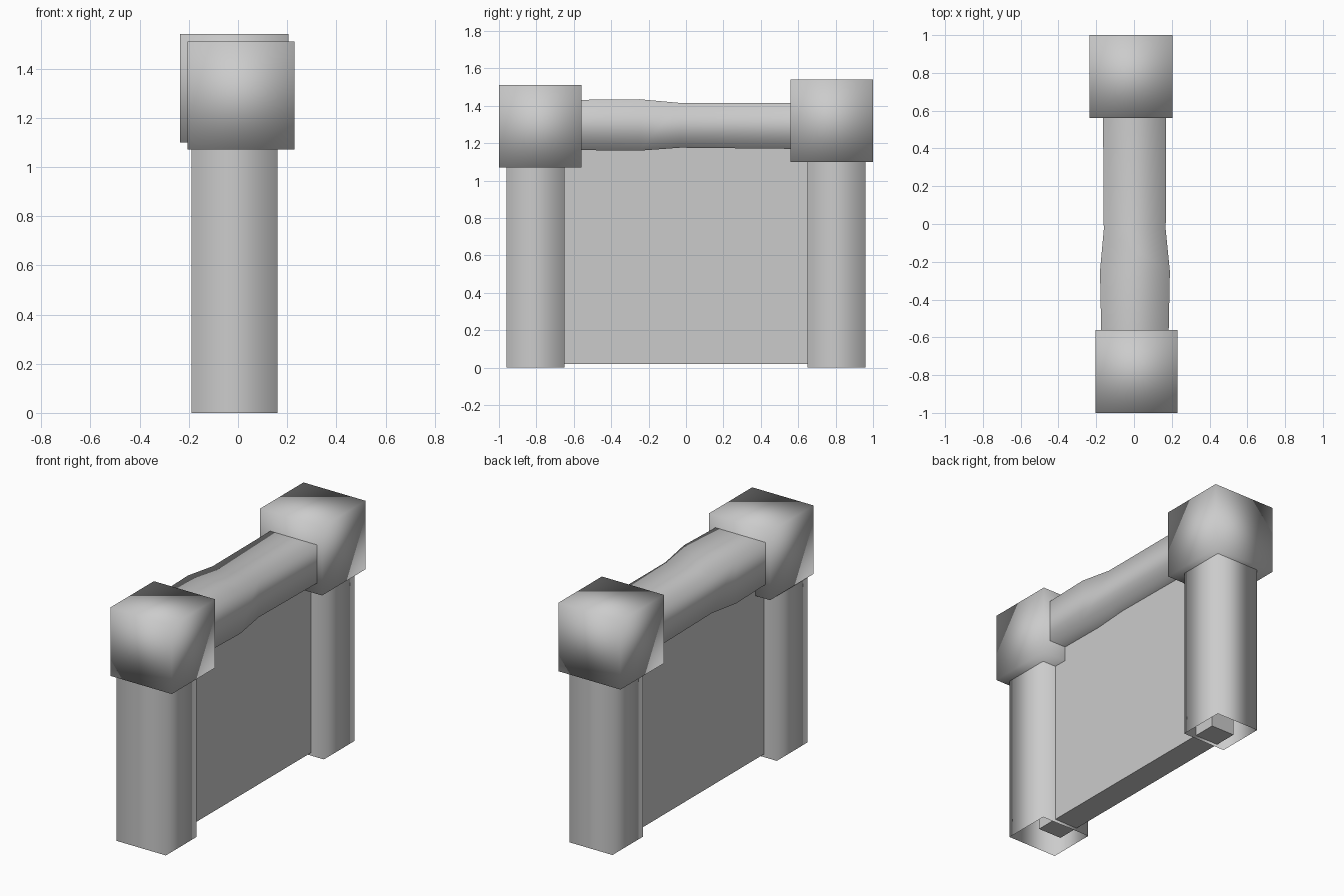
import bpy
import bmesh

if "Cube" in bpy.data.objects:
    bpy.data.objects.remove(bpy.data.objects["Cube"], do_unlink=True)

# One plain grey for the whole gate
grey = bpy.data.materials.new("plain grey")
grey.use_nodes = True
colour = (0.6, 0.6, 0.6, 1)
grey.diffuse_color = colour
grey.node_tree.nodes["Principled BSDF"].inputs["Base Color"].default_value = colour


def finish(bm, name, smooth):
    bmesh.ops.recalc_face_normals(bm, faces=bm.faces)
    for face in bm.faces:
        face.smooth = smooth
    mesh = bpy.data.meshes.new(name)
    bm.to_mesh(mesh)
    bm.free()
    mesh.materials.append(grey)
    obj = bpy.data.objects.new(name, mesh)
    bpy.context.collection.objects.link(obj)
    return obj


def tube(name, rings, closed=False, smooth=True):
    """Four-sided tube lofted through rings of four corners."""
    bm = bmesh.new()
    loops = [[bm.verts.new(p) for p in ring] for ring in rings]
    for a, b in zip(loops, loops[1:]):
        for i in range(4):
            j = (i + 1) % 4
            bm.faces.new((a[i], a[j], b[j], b[i]))
    if closed:
        bm.faces.new(loops[0])
        bm.faces.new(loops[-1])
    return finish(bm, name, smooth)


def box(name, x, y, z, closed=True, smooth=True):
    def ring(h):
        return [(x[0], y[0], h), (x[1], y[0], h), (x[1], y[1], h), (x[0], y[1], h)]
    return tube(name, [ring(z[0]), ring(z[1])], closed, smooth)


# Hollow square posts, open at the foot
box("front_post", (-0.19, 0.16), (-0.96, -0.65), (0, 1.2), closed=False)
box("back_post", (-0.15, 0.155), (0.65, 0.96), (0, 1.2), closed=False)

# Softly shaded block caps
box("front_cap", (-0.205, 0.23), (-1, -0.56), (1.07, 1.51))
box("back_cap", (-0.235, 0.205), (0.56, 1), (1.1, 1.54))

# Flat wall panel set into both posts
box("wall_panel", (-0.1, 0.065), (-0.8, 0.8), (0.02, 1.22), smooth=False)

# Uneven top rail: y, left and right edge, bottom and top
sections = [
    (-0.75, -0.17, 0.18, 1.165, 1.43),
    (-0.25, -0.18, 0.19, 1.16, 1.435),
    (-0.03, -0.16, 0.168, 1.176, 1.415),
    (0.75, -0.165, 0.17, 1.168, 1.415),
]
tube("top_rail", [[(l, y, b), (r, y, b), (r, y, t), (l, y, t)]
                  for y, l, r, b, t in sections])
